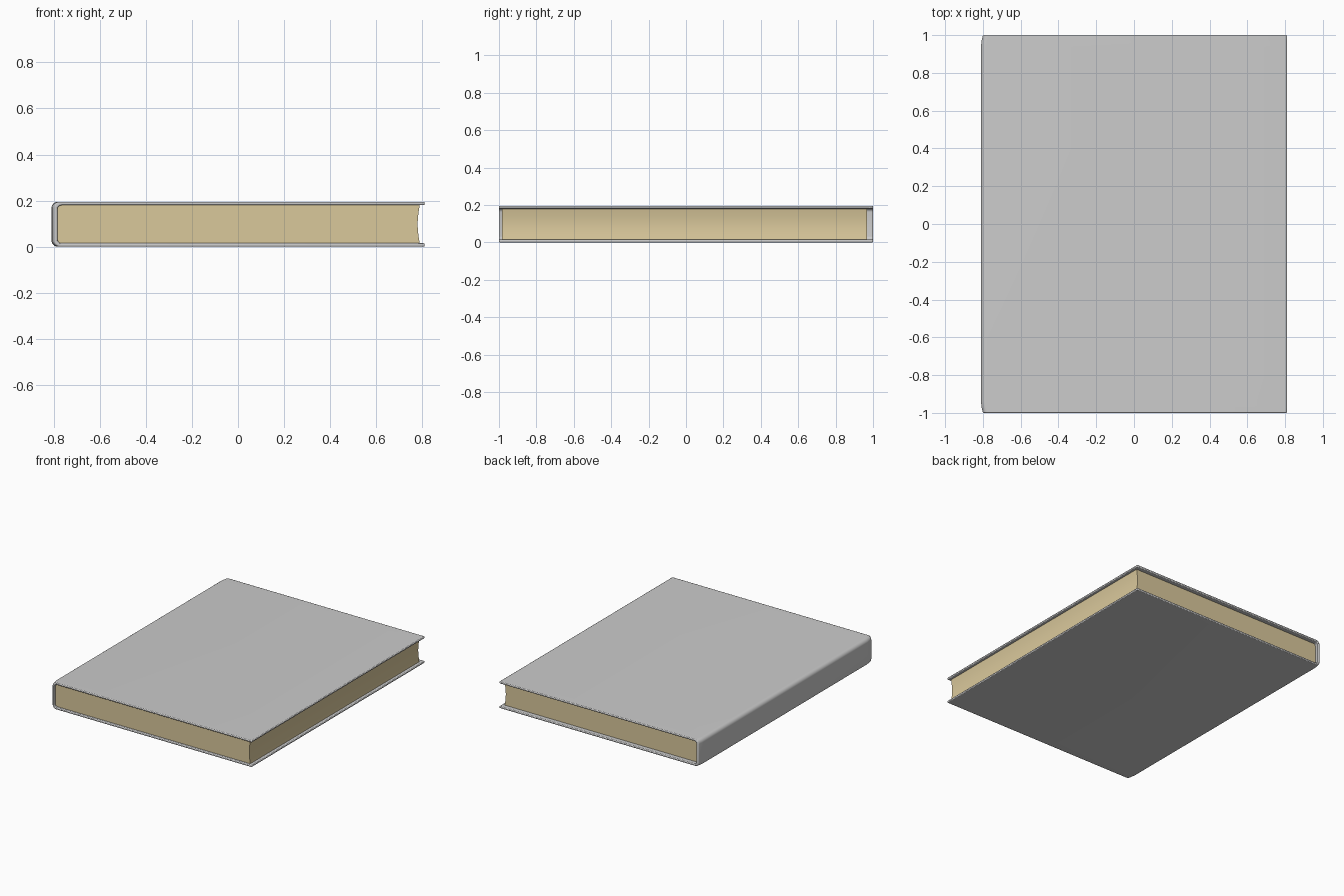
import bpy, bmesh
from math import sin, cos, pi, radians

if "Cube" in bpy.data.objects:
    bpy.data.objects.remove(bpy.data.objects["Cube"])

X, Y, H, T = 0.81, 1.0, 0.195, 0.015


def arc(cx, cz, r, a0, a1, n=6):
    return [(cx + r * cos(radians(a0 + (a1 - a0) * i / n)),
             cz + r * sin(radians(a0 + (a1 - a0) * i / n))) for i in range(n + 1)]


def loft(name, stations):
    """Join (y, xz profile) sections into a closed solid."""
    bm = bmesh.new()
    rings = [[bm.verts.new((x, y, z)) for x, z in prof] for y, prof in stations]
    n = len(rings[0])
    for a, b in zip(rings, rings[1:]):
        for i in range(n):
            j = (i + 1) % n
            bm.faces.new((a[i], a[j], b[j], b[i]))
    bm.faces.new(rings[0])
    bm.faces.new(rings[-1][::-1])
    bmesh.ops.recalc_face_normals(bm, faces=bm.faces)
    me = bpy.data.meshes.new(name)
    bm.to_mesh(me)
    bm.free()
    ob = bpy.data.objects.new(name, me)
    bpy.context.collection.objects.link(ob)
    bpy.context.view_layer.objects.active = ob
    ob.select_set(True)
    return ob


# Cover: C-shaped board profile, with the spine drawn in slightly at both ends
def cover_profile(inset):
    r, ri, s = 0.028, 0.018, -X + inset
    outer = arc(s + r, H - r, r, 90, 180) + arc(s + r, r, r, 180, 270)
    si = s + 0.017
    inner = arc(si + ri, T + ri, ri, 270, 180) + arc(si + ri, H - T - ri, ri, 180, 90)
    return outer + [(X, 0), (X, T)] + inner + [(X, H - T), (X, H)]


cover = loft("cover", [(-Y, cover_profile(0.01)), (-0.97, cover_profile(0.003)),
                       (-0.94, cover_profile(0)), (0.94, cover_profile(0)),
                       (0.97, cover_profile(0.003)), (Y, cover_profile(0.01))])
bev = cover.modifiers.new("soft_edges", 'BEVEL')
bev.width, bev.segments, bev.angle_limit = 0.005, 2, radians(50)
bpy.ops.object.shade_smooth_by_angle(angle=radians(60))
bpy.ops.object.select_all(action='DESELECT')

# Page block: rounded at the spine, hollow curve along the fore edge
lo, hi, rp = T - 0.001, H - T + 0.001, 0.02
fore = [(0.789 - 0.009 * sin(pi * i / 10), lo + (hi - lo) * i / 10) for i in range(11)]
pages_profile = (fore + arc(-0.79 + rp, hi - rp, rp, 90, 180)
                 + arc(-0.79 + rp, lo + rp, rp, 180, 270))
pages = loft("pages", [(-0.984, pages_profile), (0.967, pages_profile)])
mat = bpy.data.materials.new("paper")
mat.diffuse_color = (0.70, 0.58, 0.33, 1)
mat.use_nodes = True
mat.node_tree.nodes["Principled BSDF"].inputs["Base Color"].default_value = mat.diffuse_color
pages.data.materials.append(mat)
bpy.ops.object.shade_smooth_by_angle(angle=radians(35))
